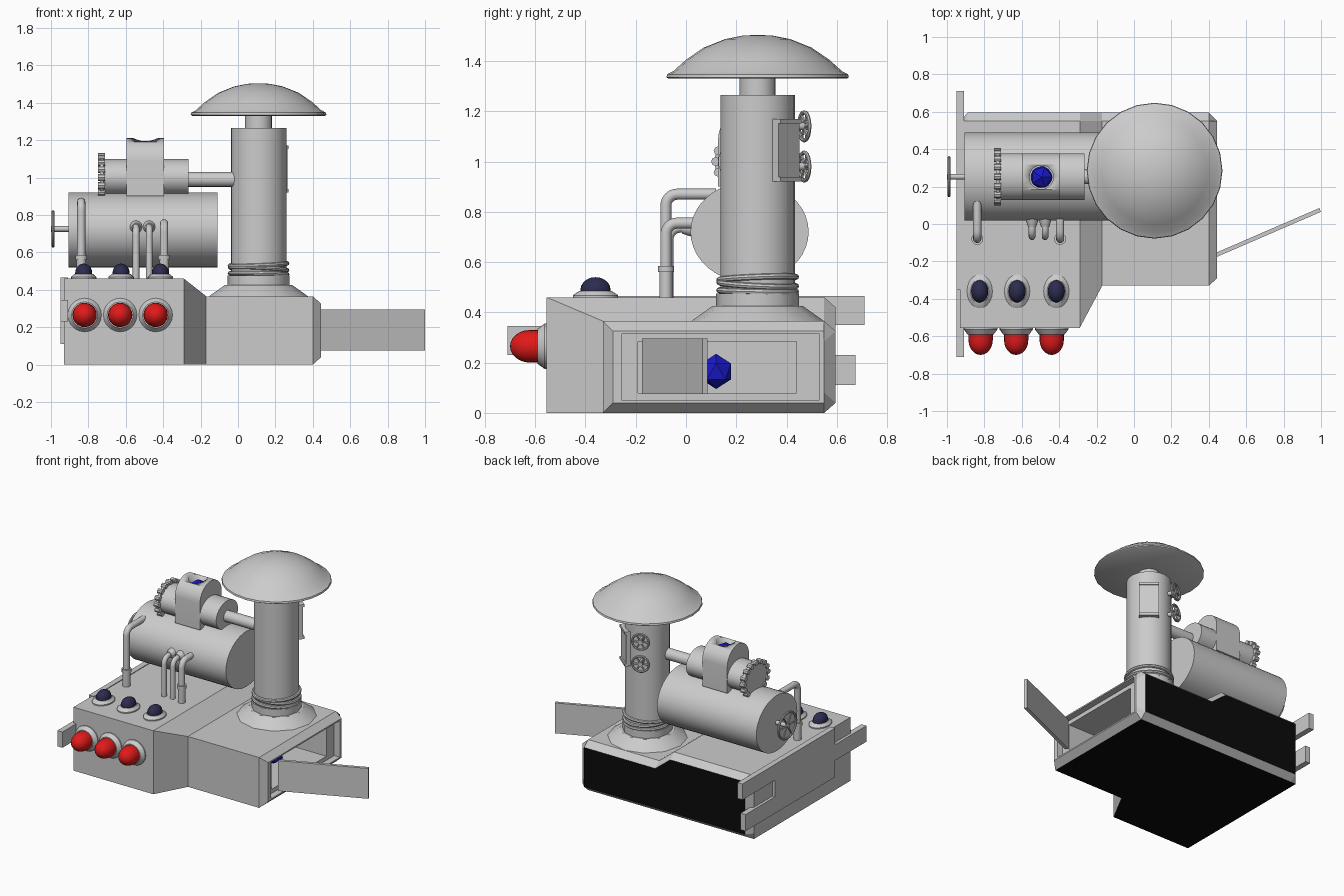
import bpy, bmesh, math
from math import sin, cos, pi, radians
from mathutils import Vector

if "Cube" in bpy.data.objects:
    bpy.data.objects.remove(bpy.data.objects["Cube"])

def material(name, rgb):
    m = bpy.data.materials.new(name)
    m.diffuse_color = (*rgb, 1)
    m.use_nodes = True
    m.node_tree.nodes["Principled BSDF"].inputs["Base Color"].default_value = m.diffuse_color
    return m

RED = material("red", (0.75, 0.01, 0.01))
BLUE = material("blue", (0.01, 0.01, 0.6))
NAVY = material("navy", (0.025, 0.025, 0.08))
BLACK = material("black", (0.003, 0.003, 0.003))

def loft(bm, rings, closed=False):
    """Skin a list of equal point rings; cap the ends unless closed."""
    vs = [[bm.verts.new(p) for p in r] for r in rings]
    n = len(vs[0])
    pairs = list(zip(vs, vs[1:])) + ([(vs[-1], vs[0])] if closed else [])
    for a, b in pairs:
        for i in range(n):
            j = (i + 1) % n
            bm.faces.new((a[i], a[j], b[j], b[i]))
    if not closed:
        bm.faces.new(vs[0][::-1])
        bm.faces.new(vs[-1])

def lathe(bm, prof, loc, axis=(0, 0, 1), n=24, sx=1, sy=1, closed=False):
    """Revolve (radius, height) points about an axis; sx/sy squash the circle."""
    z = Vector(axis).normalized()
    up = Vector((0, 1, 0)) if abs(z.z) > 0.9 else Vector((0, 0, 1))
    x = up.cross(z).normalized()
    y = z.cross(x)
    loft(bm, [[Vector(loc) + x * (sx * max(r, 1e-4) * cos(2 * pi * i / n))
               + y * (sy * max(r, 1e-4) * sin(2 * pi * i / n)) + z * h for i in range(n)]
              for r, h in prof], closed)

def rod(bm, a, b, r, n=12):
    a, b = Vector(a), Vector(b)
    lathe(bm, [(r, 0), (r, (b - a).length)], a, b - a, n)

def torus(bm, R, r, loc, axis=(0, 0, 1), n=24, m=8, sx=1, sy=1):
    lathe(bm, [(R + r * cos(2 * pi * i / m), r * sin(2 * pi * i / m)) for i in range(m)],
          loc, axis, n, sx, sy, True)

def finish(name, bm, mat=None, smooth=True):
    bmesh.ops.remove_doubles(bm, verts=bm.verts, dist=0.0005)
    bmesh.ops.recalc_face_normals(bm, faces=bm.faces)
    me = bpy.data.meshes.new(name)
    bm.to_mesh(me)
    bm.free()
    ob = bpy.data.objects.new(name, me)
    bpy.context.collection.objects.link(ob)
    if mat:
        me.materials.append(mat)
    if smooth:
        bpy.ops.object.select_all(action='DESELECT')
        ob.select_set(True)
        bpy.context.view_layer.objects.active = ob
        bpy.ops.object.shade_smooth_by_angle(angle=radians(35))
    return ob

def turned(name, prof, loc, axis=(0, 0, 1), n=24, sx=1, sy=1, mat=None):
    bm = bmesh.new()
    lathe(bm, prof, loc, axis, n, sx, sy)
    return finish(name, bm, mat)

def gem(name, loc, r):
    bm = bmesh.new()
    bmesh.ops.create_icosphere(bm, subdivisions=1, radius=r)
    bmesh.ops.translate(bm, verts=bm.verts, vec=loc)
    finish(name, bm, BLUE, False)

# Base: cross-sections along x, then turned inward to form the firebox
def section(x, yf, yb, z0, z1, c):
    k = 0.04
    return [(x, yf, z0), (x, yf, z1), (x, yb, z1), (x, yb + c, z1 - k), (x, yb + c, z0 + k), (x, yb, z0)]

bm = bmesh.new()
loft(bm, [section(*s) for s in (
    (-0.93, -0.555, 0.55, 0, 0.46, 0), (-0.89, -0.555, 0.55, 0, 0.46, 0.045),
    (-0.29, -0.555, 0.55, 0, 0.46, 0.045), (-0.17, -0.33, 0.55, 0, 0.365, 0.045),
    (0.40, -0.33, 0.55, 0, 0.365, 0.045), (0.445, -0.29, 0.55, 0.04, 0.325, 0),
    (0.445, -0.255, 0.53, 0.05, 0.315, 0), (0.40, -0.255, 0.53, 0.05, 0.315, 0),
    (0.40, -0.19, 0.44, 0.08, 0.285, 0), (0.02, -0.19, 0.44, 0.08, 0.285, 0))])
base = finish("base", bm, None, False)
base.data.materials.append(material("grey", (0.8, 0.8, 0.8)))
base.data.materials.append(BLACK)
for f in base.data.polygons:
    if (f.normal.y > 0.95 and f.center.y > 0.58) or (f.normal.z < -0.95 and f.center.z < 0.01):
        f.material_index = 1

# Open firebox door and ember
d = Vector((0.56, 0.245, 0)).normalized()
w = Vector((-d.y, d.x, 0)) * 0.011
a, b = Vector((0.44, -0.165, 0)), Vector((0.995, 0.075, 0))
bm = bmesh.new()
loft(bm, [[p + Vector((0, 0, z)) for p in (a - w, b - w, b + w, a + w)] for z in (0.075, 0.295)])
finish("firebox_door", bm, None, False)
gem("firebox_ember", (0.2, 0.12, 0.165), 0.07)

# Interlocking side plate
outline = [(-0.71, 0.345), (-0.71, 0.23), (-0.35, 0.23), (-0.35, 0.11), (0.675, 0.11), (0.675, 0.23),
           (0.34, 0.23), (0.34, 0.35), (0.71, 0.35), (0.71, 0.465), (-0.35, 0.465), (-0.35, 0.345)]
bm = bmesh.new()
loft(bm, [[(x, y, z) for y, z in outline] for x in (-0.95, -0.91)])
finish("side_plate", bm, None, False)

# Front lamps and top buttons
for i, x in enumerate((-0.82, -0.63, -0.44)):
    turned(f"lamp_socket_{i}", [(0.09, -0.01), (0.09, 0.008), (0.07, 0.035)], (x, -0.555, 0.265), (0, -1, 0), 20)
    turned(f"red_lamp_{i}", [(0.065, 0)] + [(0.065 * cos(t), 0.04 + 0.08 * sin(t))
           for t in [k * pi / 12 for k in range(7)]], (x, -0.58, 0.265), (0, -1, 0), 20, mat=RED)
for i, x in enumerate((-0.825, -0.625, -0.415)):
    turned(f"button_socket_{i}", [(0.09, -0.01), (0.09, 0.008), (0.065, 0.025)], (x, -0.36, 0.46), n=20, sx=0.76)
    turned(f"button_{i}", [(0.06, 0)] + [(0.06 * cos(t), 0.01 + 0.05 * sin(t))
           for t in [k * pi / 10 for k in range(6)]], (x, -0.36, 0.48), n=20, sx=0.76, mat=NAVY)

# Boiler, upper cylinder and link pipe
X = (1, 0, 0)
turned("boiler", [(0.235, 0), (0.235, 0.795)], (-0.905, 0.253, 0.72), X, 40, 1, 0.855)
turned("upper_cylinder", [(0.125, 0), (0.125, 0.46)], (-0.725, 0.253, 1.0), X, 32, 1, 0.8)
turned("link_pipe", [(0.04, 0), (0.04, 0.30)], (-0.27, 0.253, 0.99), X, 16)

# Bolted flange
bm = bmesh.new()
lathe(bm, [(0.14, 0), (0.14, 0.02)], (-0.738, 0.253, 1.0), X, 32, 1, 0.83)
for k in range(16):
    t = k * pi / 8
    p = (0.253 + 0.135 * cos(t), 1.0 + 0.112 * sin(t))
    rod(bm, (-0.748, *p), (-0.712, *p), 0.018, 8)
finish("bolted_flange", bm)

# Arched hump with a round well holding a gem
bm = bmesh.new()
arch = [(0.128, 0.9)] + [(0.253 + 0.125 * cos(pi - t), 1.09 + 0.12 * sin(t))
        for t in [k * pi / 16 for k in range(17)]] + [(0.378, 0.9)]
loft(bm, [[(x, y, z) for y, z in arch] for x in (-0.595, -0.395)])
hump = finish("arched_hump", bm)
well = turned("well_cutter", [(0.064, 0), (0.064, 0.3)], (-0.495, 0.25, 1.12), n=20)
mod = hump.modifiers.new("well", 'BOOLEAN')
mod.operation, mod.object, mod.solver = 'DIFFERENCE', well, 'EXACT'
bpy.context.view_layer.objects.active = hump
bpy.ops.object.modifier_apply(modifier="well")
bpy.data.objects.remove(well)
gem("hump_gem", (-0.495, 0.25, 1.13), 0.066)

# Feed pipes bending from the base into the boiler
def feed_pipe(name, x, y, top, yend, collar, r=0.022, bend=0.045):
    path = [(y, 0.45, 0)] + [(y + bend * (1 - cos(t)), top - bend + bend * sin(t), t)
            for t in [k * pi / 12 for k in range(7)]] + [(yend, top, pi / 2)]
    bm = bmesh.new()
    loft(bm, [[(x + r * cos(q), py - r * sin(q) * cos(t), pz + r * sin(q) * sin(t))
               for q in [k * pi / 6 for k in range(12)]] for py, pz, t in path])
    if collar:
        lathe(bm, [(0.026, 0), (0.026, 0.11), (0.032, 0.11), (0.032, 0.135), (0.024, 0.135)], (x, y, 0.45), n=12)
    else:
        lathe(bm, [(0.022, 0), (0.038, 0.05)], (x, yend - 0.05, top), (0, 1, 0), 12)
    finish(name, bm)

feed_pipe("tall_feed_pipe", -0.838, -0.08, 0.87, 0.12, True)
for i, (x, z, c) in enumerate(((-0.545, 0.735, False), (-0.475, 0.735, False), (-0.395, 0.755, True))):
    feed_pipe(f"short_feed_pipe_{i}", x, -0.08 if c else -0.068, z, 0.035, c, 0.022 if c else 0.018)

# Chimney: skirt, coils, stack, neck and cap
C = Vector((0.11, 0.285, 0))
turned("chimney_skirt", [(0.275, 0.355), (0.255, 0.372), (0.18, 0.425), (0.165, 0.425), (0.165, 0.475), (0.147, 0.475)], C, n=12)
turned("chimney_stack", [(0.148, 0.4), (0.148, 1.265)], C, n=28)
turned("chimney_neck", [(0.072, 1.25), (0.072, 1.34)], C, n=20)
turned("chimney_cap", [(0.355, 1.33), (0.363, 1.335), (0.36, 1.347), (0.335, 1.36), (0.285, 1.405),
                       (0.215, 1.453), (0.13, 1.487), (0.06, 1.501), (0, 1.504)], C, n=24)
bm = bmesh.new()
for z, tilt in ((0.485, 0.02), (0.512, 0.05), (0.535, -0.04)):
    torus(bm, 0.153, 0.012, C + Vector((0, 0, z)), (tilt, tilt, 1), 28)
finish("chimney_coils", bm)

# Blank framed plate on the stack
def panel(bm, dist0, dist1, hw, z0, z1):
    n = Vector((cos(radians(50)), sin(radians(50)), 0))
    s = Vector((-n.y, n.x, 0))
    Z = Vector((0, 0, 1))
    loft(bm, [[C + n * q + s * u + Z * z for u, z in ((-hw, z0), (hw, z0), (hw, z1), (-hw, z1))]
              for q in (dist0, dist1)])

bm = bmesh.new()
panel(bm, 0.11, 0.162, 0.065, 0.92, 1.17)
for z0, z1 in ((0.92, 0.938), (1.152, 1.17)):
    panel(bm, 0.15, 0.172, 0.065, z0, z1)
finish("stack_plate", bm, None, False)

# Spoked hand wheels
def hand_wheel(name, loc, axis, r, stem, tube, sx=1):
    loc, n = Vector(loc), Vector(axis).normalized()
    s = Vector((0, 0, 1)).cross(n)
    bm = bmesh.new()
    torus(bm, r - tube, tube, loc, n, 24, 8, sx)
    for k in range(6):
        t = k * pi / 3
        rod(bm, loc, loc + (s * cos(t) * sx + Vector((0, 0, sin(t)))) * (r - tube), tube * 0.75, 6)
    rod(bm, loc - n * stem, loc + n * tube * 1.5, tube * 1.9)
    finish(name, bm)

hand_wheel("boiler_wheel", (-0.989, 0.253, 0.725), (-1, 0, 0), 0.1, 0.1, 0.008, 1.1)
n = Vector((cos(radians(112)), sin(radians(112)), 0))
for i, z in enumerate((0.98, 1.14)):
    hand_wheel(f"stack_wheel_{i}", C + n * 0.2 + Vector((0, 0, z)), n, 0.064, 0.07, 0.008)
